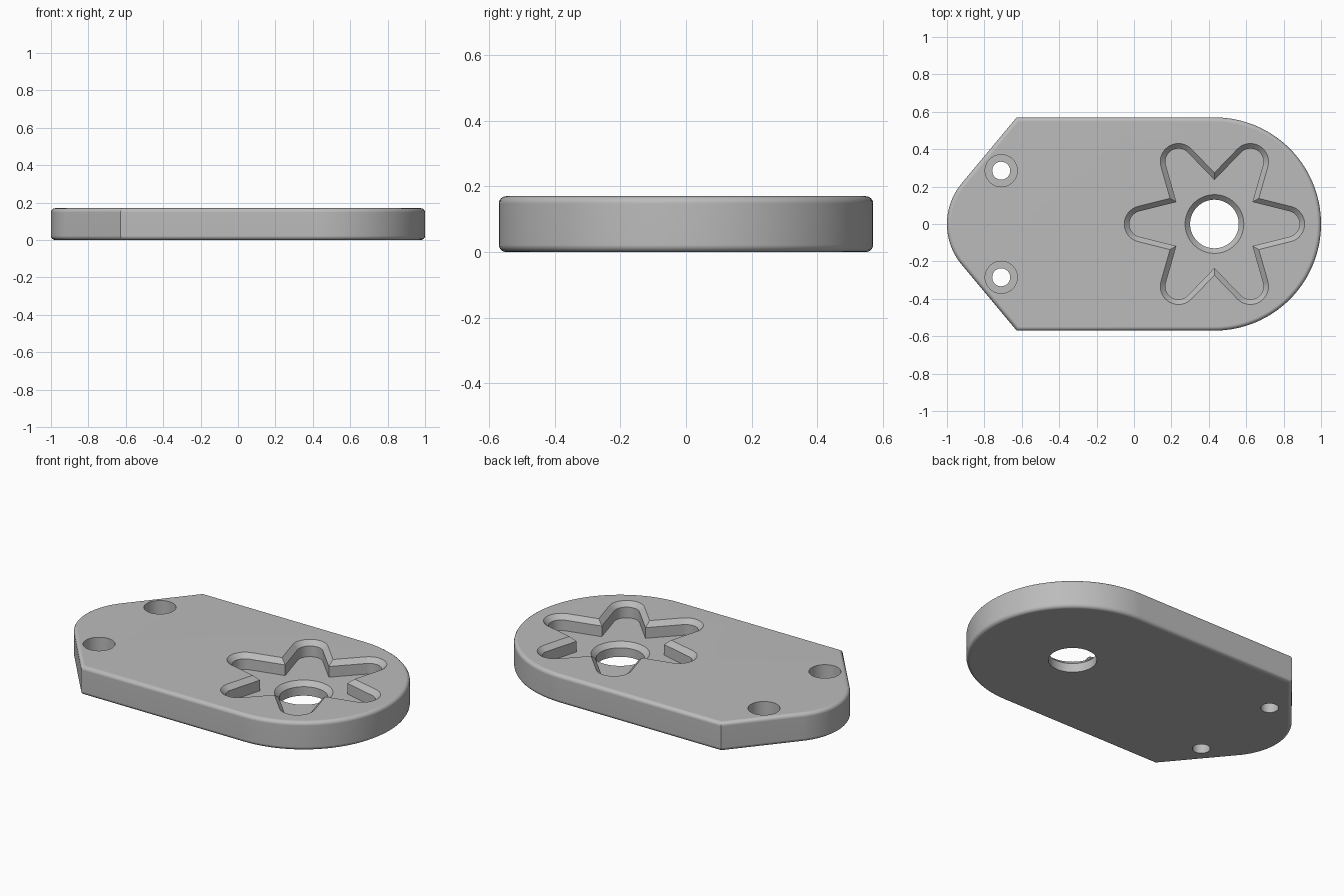
import bpy
import bmesh
from math import sin, cos, acos, atan2, hypot, pi, radians

default = bpy.data.objects.get("Cube")
if default:
    bpy.data.objects.remove(default)

HEIGHT = 0.17
FILLET = 0.022
CHAMFER = 0.027
FLOOR = 0.08          # level of the pocket floor
HUB_X = 0.43          # centre of the round end, pocket and main hole

grey = bpy.data.materials.new("satin grey")
grey.use_nodes = True
grey.diffuse_color = (0.5, 0.5, 0.5, 1)
grey.node_tree.nodes["Principled BSDF"].inputs["Base Color"].default_value = grey.diffuse_color


def arc(cx, cy, r, start, end, steps):
    return [(cx + r * cos(start + (end - start) * i / steps),
             cy + r * sin(start + (end - start) * i / steps)) for i in range(steps + 1)]


def circle(cx, cy, r, steps=64):
    return arc(cx, cy, r, 0, 2 * pi, steps)[:-1]


def plate_outline(inset):
    """Round end, straight sides, slanted shoulders and a rounded nose."""
    half, nose_x, nose_r, slant = 0.57, -0.661, 0.339, radians(140.2)
    y = half - inset
    reach = nose_r + cos(slant) * nose_x - inset
    corner_x = (reach - sin(slant) * y) / cos(slant)
    return (arc(HUB_X, 0, y, -pi / 2, pi / 2, 64) + [(corner_x, y)]
            + arc(nose_x, 0, nose_r - inset, slant, 2 * pi - slant, 32) + [(corner_x, -y)])


def star_outline(grow):
    """Six round-tipped arms that meet in pointed notches."""
    tip, tip_r, notch = 0.385, 0.07, 0.235
    px, py = notch * cos(pi / 6) - tip, notch * sin(pi / 6)
    sweep = atan2(py, px) - acos(tip_r / hypot(px, py))
    notch += grow / cos(sweep - pi / 6)
    points = []
    for k in range(6):
        a = k * pi / 3
        points += arc(HUB_X + tip * cos(a), tip * sin(a), tip_r + grow, a - sweep, a + sweep, 16)
        points.append((HUB_X + notch * cos(a + pi / 6), notch * sin(a + pi / 6)))
    return points


def loft(name, sections):
    """Closed solid through (height, outline) sections, bottom to top."""
    bm = bmesh.new()
    rings = [[bm.verts.new((x, y, z)) for x, y in outline] for z, outline in sections]
    n = len(rings[0])
    for low, high in zip(rings, rings[1:]):
        for i in range(n):
            j = (i + 1) % n
            bm.faces.new((low[i], low[j], high[j], high[i]))
    bm.faces.new(rings[0][::-1])
    bm.faces.new(rings[-1])
    bmesh.ops.recalc_face_normals(bm, faces=bm.faces)
    mesh = bpy.data.meshes.new(name)
    bm.to_mesh(mesh)
    bm.free()
    mesh.materials.append(grey)
    obj = bpy.data.objects.new(name, mesh)
    bpy.context.collection.objects.link(obj)
    return obj


# Plate with filleted top and bottom edges
steps = [i * pi / 8 for i in range(5)]
bottom = [(FILLET * (1 - sin(a)), plate_outline(FILLET * (1 - cos(a)))) for a in reversed(steps)]
top = [(HEIGHT - z, outline) for z, outline in reversed(bottom)]
plate = loft("mounting_plate", bottom + top)

# Cutters: star pocket, main hole and two counterbored screw holes
over = 0.02
cutters = [
    loft("star_pocket_cutter", [(FLOOR, star_outline(0)),
                                (HEIGHT - CHAMFER, star_outline(0)),
                                (HEIGHT + over, star_outline(CHAMFER + over))]),
    loft("main_hole_cutter", [(-over, circle(HUB_X, 0, 0.13)),
                              (FLOOR - CHAMFER, circle(HUB_X, 0, 0.13)),
                              (FLOOR + over, circle(HUB_X, 0, 0.13 + CHAMFER + over))]),
]
for side, name in ((1, "back_screw_cutter"), (-1, "front_screw_cutter")):
    bore, head = circle(-0.71, side * 0.285, 0.048, 48), circle(-0.71, side * 0.285, 0.086, 48)
    cutters.append(loft(name, [(-over, bore), (0.06, bore), (0.06, head), (HEIGHT + over, head)]))

bpy.ops.object.select_all(action='DESELECT')
plate.select_set(True)
bpy.context.view_layer.objects.active = plate
for cutter in cutters:
    cutter.hide_render = True
    cut = plate.modifiers.new(cutter.name, 'BOOLEAN')
    cut.operation = 'DIFFERENCE'
    cut.solver = 'EXACT'
    cut.object = cutter
    bpy.ops.object.modifier_apply(modifier=cut.name)
    bpy.data.objects.remove(cutter)

# Smooth curves, crisp edges, flat large faces
bpy.ops.object.shade_smooth_by_angle(angle=radians(30))
weighted = plate.modifiers.new("flat_face_normals", 'WEIGHTED_NORMAL')
weighted.keep_sharp = True
